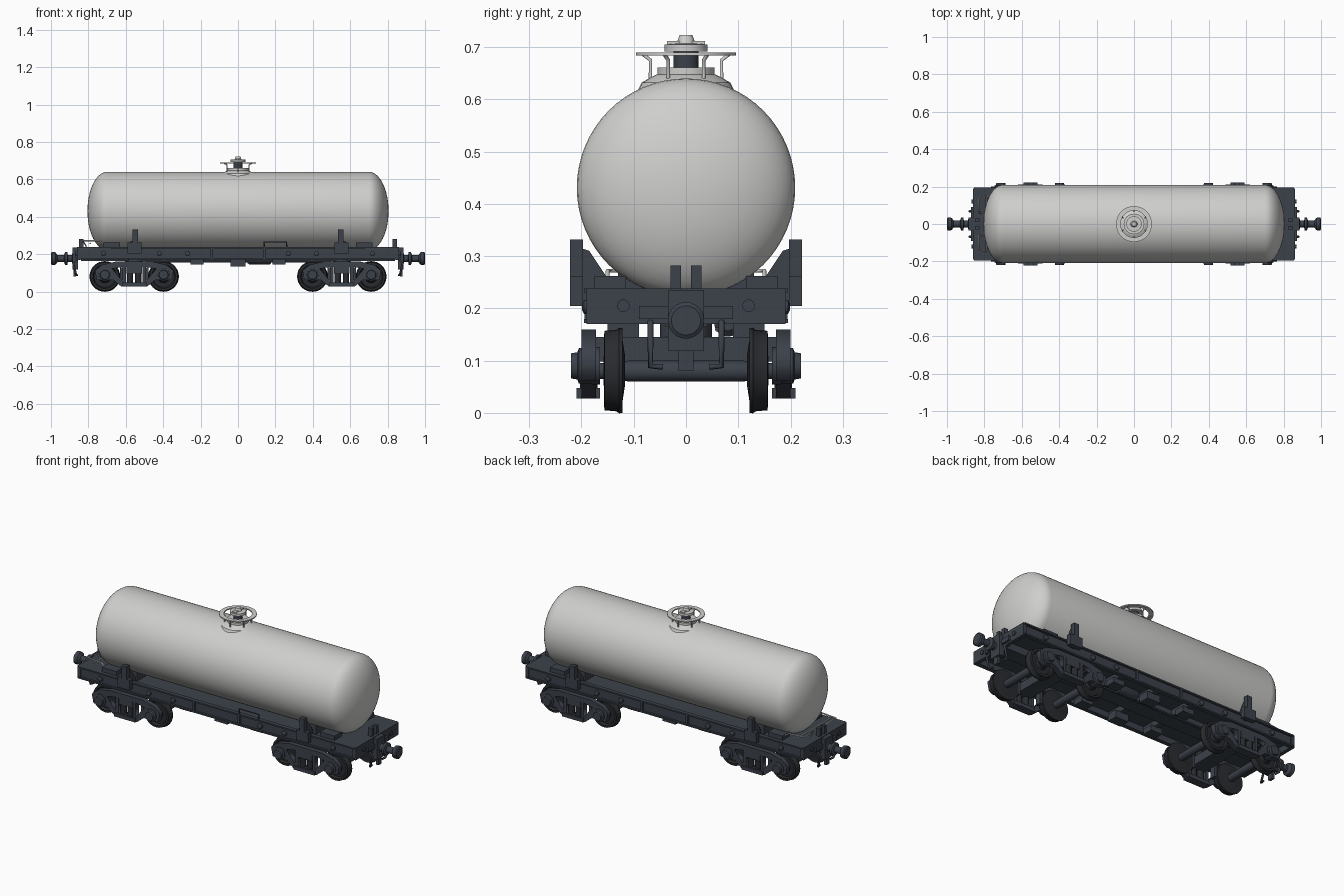
import bpy, bmesh, math
from mathutils import Vector

if "Cube" in bpy.data.objects:
    bpy.data.objects.remove(bpy.data.objects["Cube"])


def material(name, rgb):
    m = bpy.data.materials.new(name)
    m.diffuse_color = (*rgb, 1)
    m.use_nodes = True
    m.node_tree.nodes["Principled BSDF"].inputs["Base Color"].default_value = m.diffuse_color
    return m


GREY = material("tank grey", (0.62, 0.62, 0.61))
SLATE = material("slate frame", (0.045, 0.054, 0.07))
BLACK = material("wheel black", (0.022, 0.024, 0.028))


def finish(name, bm, mat, smooth=False):
    bmesh.ops.recalc_face_normals(bm, faces=bm.faces[:])
    me = bpy.data.meshes.new(name)
    bm.to_mesh(me)
    bm.free()
    ob = bpy.data.objects.new(name, me)
    bpy.context.collection.objects.link(ob)
    me.materials.append(mat)
    if smooth:
        bpy.ops.object.select_all(action='DESELECT')
        ob.select_set(True)
        bpy.context.view_layer.objects.active = ob
        bpy.ops.object.shade_smooth_by_angle(angle=math.radians(35))
    return ob


def box(name, x, y, z, mat=SLATE):
    """Box from (low, high) ranges."""
    bm = bmesh.new()
    bmesh.ops.create_cube(bm, size=1)
    for v in bm.verts:
        v.co = Vector([(r[0] + r[1]) / 2 + c * (r[1] - r[0]) for r, c in zip((x, y, z), v.co)])
    return finish(name, bm, mat)


def lathe(name, profile, origin, axis, mat=SLATE, n=24):
    """Spin (distance along axis, radius) points around an axis."""
    bm = bmesh.new()
    a = Vector(axis)
    u = a.orthogonal().normalized()
    w = a.cross(u)
    rings = []
    for d, r in profile:
        c = Vector(origin) + a * d
        if r < 1e-6:
            rings.append([bm.verts.new(c)])
        else:
            rings.append([bm.verts.new(c + r * (u * math.cos(t) + w * math.sin(t)))
                          for t in (2 * math.pi * i / n for i in range(n))])
    for p, q in zip(rings, rings[1:]):
        for i in range(n):
            j = (i + 1) % n
            ids = [p[i % len(p)], p[j % len(p)], q[j % len(q)], q[i % len(q)]]
            bm.faces.new(list(dict.fromkeys(ids)))
    for ring in (rings[0], rings[-1]):
        if len(ring) > 2 and profile[0] != profile[-1]:
            bm.faces.new(ring)
    if profile[0] == profile[-1]:
        bmesh.ops.remove_doubles(bm, verts=bm.verts[:], dist=1e-6)
    return finish(name, bm, mat, True)


def prism(name, pts, x, mat=SLATE):
    """Extrude a (y, z) outline over an x range."""
    bm = bmesh.new()
    a, b = ([bm.verts.new((v, p[0], p[1])) for p in pts] for v in x)
    bm.faces.new(a)
    bm.faces.new(b)
    for i in range(len(pts)):
        j = (i + 1) % len(pts)
        bm.faces.new((a[i], a[j], b[j], b[i]))
    return finish(name, bm, mat)


def curve_object(name, dims, loops, cyclic, mat):
    cu = bpy.data.curves.new(name, 'CURVE')
    cu.dimensions = dims
    for pts in loops:
        s = cu.splines.new('POLY')
        s.points.add(len(pts) - 1)
        for p, c in zip(s.points, pts):
            p.co = (*c, 1) if len(c) == 3 else (*c, 0, 1)
        s.use_cyclic_u = cyclic
    cu.materials.append(mat)
    ob = bpy.data.objects.new(name, cu)
    bpy.context.collection.objects.link(ob)
    return ob


def pipe(name, pts, r, mat=SLATE):
    ob = curve_object(name, '3D', [pts], False, mat)
    ob.data.bevel_depth, ob.data.bevel_resolution = r, 1
    ob.data.use_fill_caps = True


# Tank barrel with dished ends
TZ, TR = 0.431, 0.209
cap = [(0.70 + 0.105 * math.sin(t), TR * math.cos(t))
       for t in (math.pi / 2 * i / 12 for i in range(13))]
cap[-1] = (0.805, 0)
lathe("tank", [(-d, r) for d, r in reversed(cap)] + cap, (0, 0, TZ), (1, 0, 0), GREY, 64)

# Manway, valve and guard ring on top
lathe("manway_skirt", [(0.60, 0.10), (0.632, 0.085), (0.645, 0.062), (0.648, 0.055)],
      (0, 0, 0), (0, 0, 1), GREY, 32)
lathe("manway_collar", [(0.64, 0.055), (0.661, 0.055), (0.661, 0.03)], (0, 0, 0), (0, 0, 1), GREY, 32)
lathe("valve_neck", [(0.655, 0.024), (0.695, 0.024)], (0, 0, 0), (0, 0, 1), SLATE)
lathe("valve_cap", [(0.692, 0.041), (0.705, 0.041), (0.707, 0.018), (0.716, 0.015), (0.723, 0.012)],
      (0, 0, 0), (0, 0, 1), GREY)
lathe("guard_ring", [(0.684, 0.072), (0.684, 0.096), (0.690, 0.096), (0.690, 0.072), (0.684, 0.072)],
      (0, 0, 0), (0, 0, 1), GREY, 32)
for i in range(6):
    c, s = math.cos(i * math.pi / 3 + math.pi / 2), math.sin(i * math.pi / 3 + math.pi / 2)
    pipe("guard_post", [(0.068 * c, 0.068 * s, 0.63), (0.068 * c, 0.068 * s, 0.675),
                        (0.082 * c, 0.082 * s, 0.686)], 0.004, GREY)
box("valve_handle", (-0.012, 0.012), (-0.036, 0.036), (0.70, 0.712), GREY)

# Underframe: deck, channel side sills, centre sill
box("deck_plate", (-0.85, 0.85), (-0.18, 0.18), (0.205, 0.216))
box("centre_sill", (-0.84, 0.84), (-0.04, 0.04), (0.165, 0.207))
for s in (-1, 1):
    def side(a, b):
        return tuple(sorted((s * a, s * b)))
    box("sill_web", (-0.855, 0.855), side(0.172, 0.184), (0.175, 0.236))
    for z in (0.172, 0.23):
        box("sill_flange", (-0.855, 0.855), side(0.172, 0.195), (z, z + 0.008))
    for x in (-0.72, -0.42, -0.27, 0.27, 0.42, 0.72):
        lathe("sill_boss", [(0, 0.014), (0.012, 0.014), (0.016, 0.007)], (x, s * 0.183, 0.203), (0, s, 0), SLATE, 12)
    for x in (-0.14, 0.14):
        box("sill_rib", (x - 0.006, x + 0.006), side(0.18, 0.194), (0.177, 0.232))
for x in (-0.22, 0, 0.22):
    box("cross_bearer", (x - 0.015, x + 0.015), (-0.175, 0.175), (0.172, 0.207))
    w, z = (0.04, 0.135) if x == 0 else (0.035, 0.145)
    for y in (-0.12, 0.12):
        box("underframe_bracket", (x - w, x + w), (y - 0.03, y + 0.03), (z, 0.175))

# Brake cylinder, rod and side handle
lathe("brake_cylinder", [(0, 0.02), (0.01, 0.026), (0.12, 0.026), (0.13, 0.015)], (0.05, 0.08, 0.172), (1, 0, 0))
pipe("brake_rod", [(-0.5, 0.06, 0.16), (0.5, 0.06, 0.16)], 0.005)
pipe("side_handle", [(0.14, -0.188, 0.23), (0.14, -0.188, 0.265), (0.26, -0.188, 0.265), (0.26, -0.188, 0.23)], 0.004)

for e in (-1, 1):
    def ex(a, b):
        return tuple(sorted((e * a, e * b)))
    # Saddles and side posts holding the tank
    for x0, x1, half in ((0.535, 0.575, 0.13), (0.685, 0.705, 0.12)):
        arc = [(half * i / 8, TZ - math.sqrt(0.208 ** 2 - (half * i / 8) ** 2)) for i in range(-8, 9)]
        prism("tank_saddle", arc + [(half, 0.21), (-half, 0.21)], ex(x0, x1))
    for s in (-1, 1):
        ys = tuple(sorted((s * 0.197, s * 0.222)))
        box("cradle_post", ex(0.535, 0.565), ys, (0.205, 0.332))
        box("cradle_foot", ex(0.515, 0.59), ys, (0.205, 0.262))
        prism("cradle_gusset", [(s * 0.2, 0.315), (s * 0.185, 0.31), (s * 0.135, 0.235),
                                (s * 0.135, 0.21), (s * 0.2, 0.21)], ex(0.54, 0.56))
        box("end_tread", ex(0.63, 0.72), tuple(sorted((s * 0.115, s * 0.175))), (0.235, 0.262))
        # Coupler stop prongs, brake hoses, corner steps
        box("stop_prong", ex(0.825, 0.85), tuple(sorted((s * 0.01, s * 0.03))), (0.235, 0.282))
        pipe("brake_hose", [(e * 0.86, s * 0.068, 0.175), (e * 0.88, s * 0.068, 0.15),
                            (e * 0.865, s * 0.068, 0.09), (e * 0.86, s * 0.045, 0.088)], 0.006)
        lathe("end_boss", [(0, 0.012), (0.008, 0.012)], (e * 0.86, s * 0.12, 0.205), (e, 0, 0), SLATE, 12)
    # End platform and headstock
    box("end_platform", ex(0.68, 0.862), (-0.19, 0.19), (0.228, 0.238))
    box("headstock", ex(0.842, 0.862), (-0.19, 0.19), (0.17, 0.238))
    box("coupler_plate", ex(0.86, 0.872), (-0.09, 0.09), (0.18, 0.205))
    box("coupler_carrier", ex(0.855, 0.885), (-0.034, 0.034), (0.118, 0.235))
    box("uncoupling_link", ex(0.865, 0.88), (-0.014, 0.014), (0.08, 0.125))
    lathe("coupler", [(0.86, 0.03), (0.885, 0.03), (0.888, 0.02), (0.91, 0.02), (0.912, 0.034), (0.925, 0.034),
                      (0.93, 0.018), (0.965, 0.018), (0.975, 0.033), (0.995, 0.035), (1.0, 0.028)],
          (0, 0, 0.177), (e, 0, 0))

    # Bogie
    bx = e * 0.555
    half = [(0.07, 0.028), (0.112, 0.062), (0.2, 0.062), (0.21, 0.112), (0.175, 0.142), (0.1, 0.16)]
    outline = [(x, z) for x, z in half] + [(-x, z) for x, z in reversed(half)]
    tri = [(0.062, 0.055), (0.062, 0.132), (0.118, 0.122)]
    holes = [tri, [(-x, z) for x, z in tri], [(-0.045, 0.05), (0.045, 0.05), (0.045, 0.132), (-0.045, 0.132)]]
    for s in (-1, 1):
        fr = curve_object("bogie_side_frame", '2D', [outline] + holes, True, SLATE)
        fr.data.fill_mode, fr.data.extrude = 'BOTH', 0.014
        fr.location, fr.rotation_euler = (bx, s * 0.186, 0), (math.pi / 2, 0, 0)
        for dx in (-0.022, 0.022):
            lathe("bogie_spring", [(0.045, 0.017), (0.1, 0.017)], (bx + dx, s * 0.186, 0), (0, 0, 1), BLACK, 12)
        box("spring_plank", (bx - 0.065, bx + 0.065), tuple(sorted((s * 0.165, s * 0.21))), (0.028, 0.048))
    box("bogie_bolster", (bx - 0.042, bx + 0.042), (-0.2, 0.2), (0.098, 0.145))
    lathe("centre_pivot", [(0.14, 0.05), (0.18, 0.05)], (bx, 0, 0), (0, 0, 1))
    for dx in (-0.157, 0.157):
        x = bx + dx
        lathe("axle", [(-0.2, 0.014), (-0.13, 0.016), (-0.11, 0.02), (0.11, 0.02), (0.13, 0.016), (0.2, 0.014)],
              (x, 0, 0.08), (0, 1, 0), SLATE, 16)
        for s in (-1, 1):
            lathe("wheel", [(0.117, 0.03), (0.122, 0.062), (0.122, 0.081), (0.128, 0.082), (0.133, 0.078),
                            (0.156, 0.076), (0.157, 0.064), (0.144, 0.058), (0.144, 0.034), (0.158, 0.028)],
                  (x, 0, 0.081), (0, s, 0), BLACK, 32)
            lathe("axle_box", [(0.165, 0.036), (0.205, 0.034), (0.208, 0.026), (0.22, 0.024)],
                  (x, 0, 0.09), (0, s, 0), SLATE, 16)
            box("brake_shoe", tuple(sorted((x - math.copysign(0.08, dx), x - math.copysign(0.095, dx)))),
                tuple(sorted((s * 0.125, s * 0.155))), (0.06, 0.13))

# Light handrail pipes on one end platform
for s in (-1, 1):
    pipe("platform_rail", [(-0.70, s * 0.15, 0.24), (-0.74, s * 0.15, 0.272), (-0.83, s * 0.14, 0.272),
                           (-0.83, s * 0.06, 0.272), (-0.81, s * 0.06, 0.24)], 0.004, GREY)
pipe("platform_crossbar", [(-0.79, -0.15, 0.258), (-0.79, 0.15, 0.258)], 0.004, GREY)
